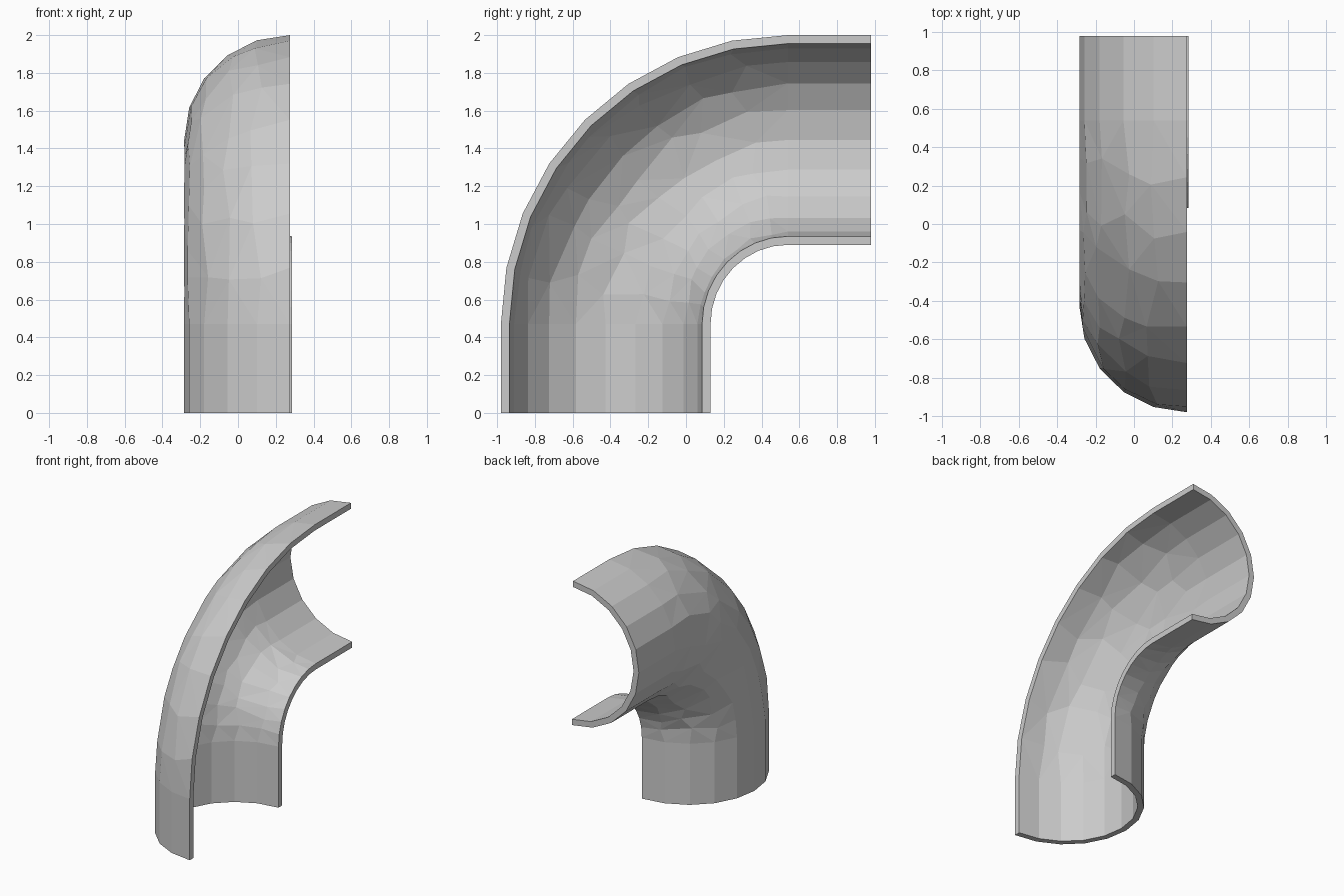
import bpy, bmesh, random
from math import cos, sin, pi, radians

if "Cube" in bpy.data.objects:
    bpy.data.objects.remove(bpy.data.objects["Cube"])

random.seed(4)
SEG, ARC = 10, 8             # facets around the half section, facets along the bend
CY, CZ = 0.54, 0.47          # centre of the bend
END_Y = 0.98


def point(row, a, r, rx, dt=0.0):
    """Point on the swept half tube: row 0 and the last row are the open ends."""
    t = min(max(row - 1, 0), ARC) / ARC * pi / 2 + dt
    x = 0.275 + 0.01 * a / pi - rx * sin(a)
    y = CY - (0.965 + r * cos(a)) * cos(t)
    z = CZ + (0.975 + r * cos(a)) * sin(t)
    if row == 0:
        z = 0.0
    if row == ARC + 2:
        y = END_Y
    return x, y, z


def half_tube(bm, r, rx):
    """Grid of vertices for one skin, slightly irregular along the bend."""
    grid = []
    for row in range(ARC + 3):
        line = []
        for j in range(SEG + 1):
            a, dt = pi * j / SEG, 0.0
            if 1 < row < ARC + 1 and 0 < j < SEG:
                a += radians(random.uniform(-4, 4))
                dt = radians(random.uniform(-2.5, 2.5))
            line.append(bm.verts.new(point(row, a, r, rx, dt)))
        grid.append(line)
    return grid


bm = bmesh.new()
outer = half_tube(bm, 0.555, 0.565)
inner = half_tube(bm, 0.51, 0.52)

# Outer and inner skins
for g in (outer, inner):
    for i in range(ARC + 2):
        for j in range(SEG):
            bm.faces.new((g[i][j], g[i][j + 1], g[i + 1][j + 1], g[i + 1][j]))
bmesh.ops.triangulate(bm, faces=bm.faces[:])

# Cut edges along the length, then the two open ends
for j in (0, SEG):
    for i in range(ARC + 2):
        bm.faces.new((outer[i][j], outer[i + 1][j], inner[i + 1][j], inner[i][j]))
for i in (0, ARC + 2):
    for j in range(SEG):
        bm.faces.new((outer[i][j], outer[i][j + 1], inner[i][j + 1], inner[i][j]))
bmesh.ops.recalc_face_normals(bm, faces=bm.faces[:])

mesh = bpy.data.meshes.new("half_pipe_elbow")
bm.to_mesh(mesh)
bm.free()
obj = bpy.data.objects.new("half_pipe_elbow", mesh)
bpy.context.collection.objects.link(obj)
